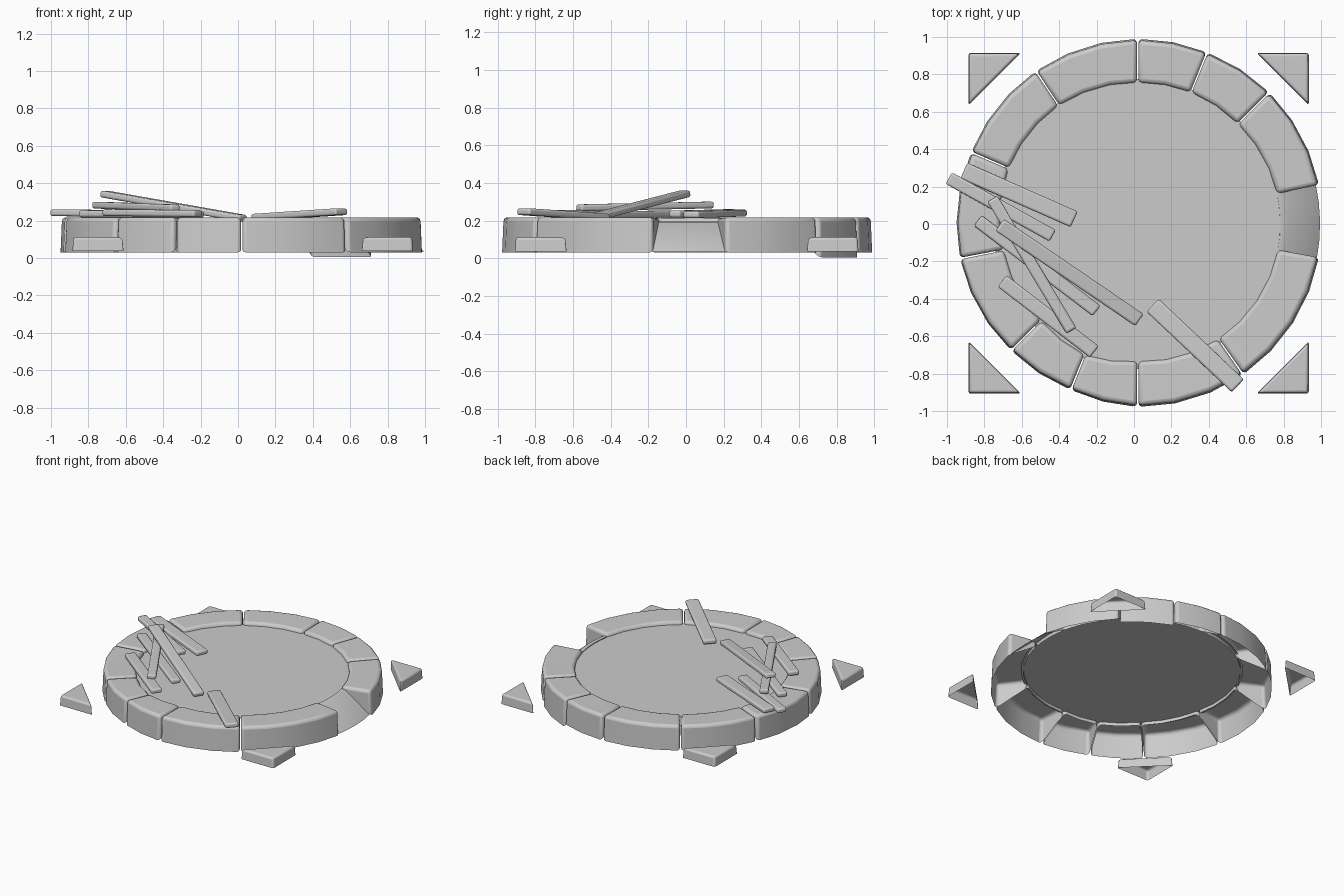
import bpy, bmesh, math
from mathutils import Vector, Matrix

if "Cube" in bpy.data.objects:
    bpy.data.objects.remove(bpy.data.objects["Cube"])

CX = 0.02  # ring centre in x


def finish(name, bm, bevel, limit=35):
    bmesh.ops.recalc_face_normals(bm, faces=bm.faces)
    me = bpy.data.meshes.new(name)
    bm.to_mesh(me)
    bm.free()
    ob = bpy.data.objects.new(name, me)
    bpy.context.collection.objects.link(ob)
    if bevel:
        m = ob.modifiers.new("bevel", 'BEVEL')
        m.width, m.segments = bevel, 3
        m.limit_method, m.angle_limit = 'ANGLE', math.radians(limit)
    bpy.ops.object.select_all(action='DESELECT')
    ob.select_set(True)
    bpy.context.view_layer.objects.active = ob
    bpy.ops.object.shade_smooth_by_angle(angle=math.radians(40))
    return ob


def polar(r, a, z):
    return (CX + r * math.cos(a), r * math.sin(a), z)


# rim stones: hollow underneath, open at the bottom
def stone(name, j0, j1, z0=0.03, z1=0.218):
    a0, ro0, ri0 = j0
    a1, ro1, ri1 = j1
    n = max(2, round((a1 - a0) / 11))
    gap = 0.25
    bm = bmesh.new()
    rows = []
    for i in range(n + 1):
        t = i / n
        a = math.radians(a0 + gap + (a1 - a0 - 2 * gap) * t)
        ro, ri = ro0 + (ro1 - ro0) * t, ri0 + (ri1 - ri0) * t
        rows.append([bm.verts.new(polar(*p)) for p in
                     ((ro, a, z0), (ro - 0.008, a, z1), (ri, a, z1 - 0.004), (ri, a, 0.165))])
    for p, q in zip(rows, rows[1:]):
        for k in range(3):
            bm.faces.new((p[k], q[k], q[k + 1], p[k + 1]))
    bm.faces.new(rows[0])
    bm.faces.new(rows[-1][::-1])
    finish(name, bm, 0.022)


# joints: angle, outer radius, inner radius
joints = [(12, .992, .763), (45, .995, .758), (68, .99, .76), (90, .99, .757),
          (123.7, .983, .762), (156.7, .97, .752), (191, .968, .73), (225, .957, .73),
          (248, .957, .755), (270, .978, .735), (305, .983, .752), (349.8, .985, .763)]
for i in range(len(joints) - 1):
    stone(f"rim_stone_{i + 1}", joints[i], joints[i + 1], 0.005 if i == 1 else 0.03)

# sloping ramp in the gap on the right
bm = bmesh.new()
prev = None
for d in (-10.5, -5, 1, 7, 12.5):
    a = math.radians(d)
    row = [bm.verts.new(polar(*p)) for p in
           ((.975, a, .035), (.795, a, .192), (.762, a, .196), (.76, a, .165))]
    if prev:
        for k in range(3):
            bm.faces.new((prev[k], row[k], row[k + 1], prev[k + 1]))
    prev = row
finish("ramp", bm, 0)

# floor disc
bm = bmesh.new()
bmesh.ops.create_circle(bm, cap_ends=True, segments=32, radius=0.775,
                        matrix=Matrix.Translation((CX, 0, 0.19)))
finish("floor_disc", bm, 0)


# corner wedges, hollow underneath
def wedge(name, x, y, sx, sy):
    L = 0.28
    bm = bmesh.new()
    pts = [(x, y), (x - sx * L, y), (x, y - sy * L)]
    cx, cy = x - sx * 0.09, y - sy * 0.09
    lo = [bm.verts.new((px, py, 0.037)) for px, py in pts]
    hi = [bm.verts.new((cx + (px - cx) * 0.95, cy + (py - cy) * 0.95, 0.112)) for px, py in pts]
    bm.faces.new(hi)
    for i in range(3):
        k = (i + 1) % 3
        bm.faces.new((lo[i], lo[k], hi[k], hi[i]))
    finish(name, bm, 0.014)


for sx, x in ((-1, -0.885), (1, 0.935)):
    for sy, y in ((-1, -0.907), (1, 0.915)):
        wedge(f"corner_wedge_{'right' if sx > 0 else 'left'}_{'back' if sy > 0 else 'front'}",
              x, y, sx, sy)


# loose planks, given by end centres, width and thickness
def plank(name, p, q, w, t=0.036):
    p, q = Vector(p), Vector(q)
    d = q - p
    x = d.normalized()
    y = Vector((0, 0, 1)).cross(x).normalized()
    z = x.cross(y)
    rot = Matrix((x, y, z)).transposed().to_4x4()
    bm = bmesh.new()
    bmesh.ops.create_cube(bm, size=1, matrix=Matrix.Translation((p + q) / 2) @ rot
                          @ Matrix.Diagonal((d.length, w, t, 1)))
    finish(name, bm, 0.012)


planks = [((-.91, .285, .24), (-.32, .025, .232), .092),
          ((-.99, .245, .243), (-.435, -.063, .235), .07),
          ((-.757, .135, .283), (-.335, -.57, .268), .062),
          ((-.835, .018, .236), (-.20, -.465, .232), .07),
          ((-.718, -.005, .343), (.028, -.513, .212), .078),
          ((-.705, -.305, .243), (-.212, -.684, .238), .078),
          ((.10, -.435, .218), (.555, -.865, .248), .095)]
for i, (p, q, w) in enumerate(planks):
    plank(f"plank_{i + 1}", p, q, w)
